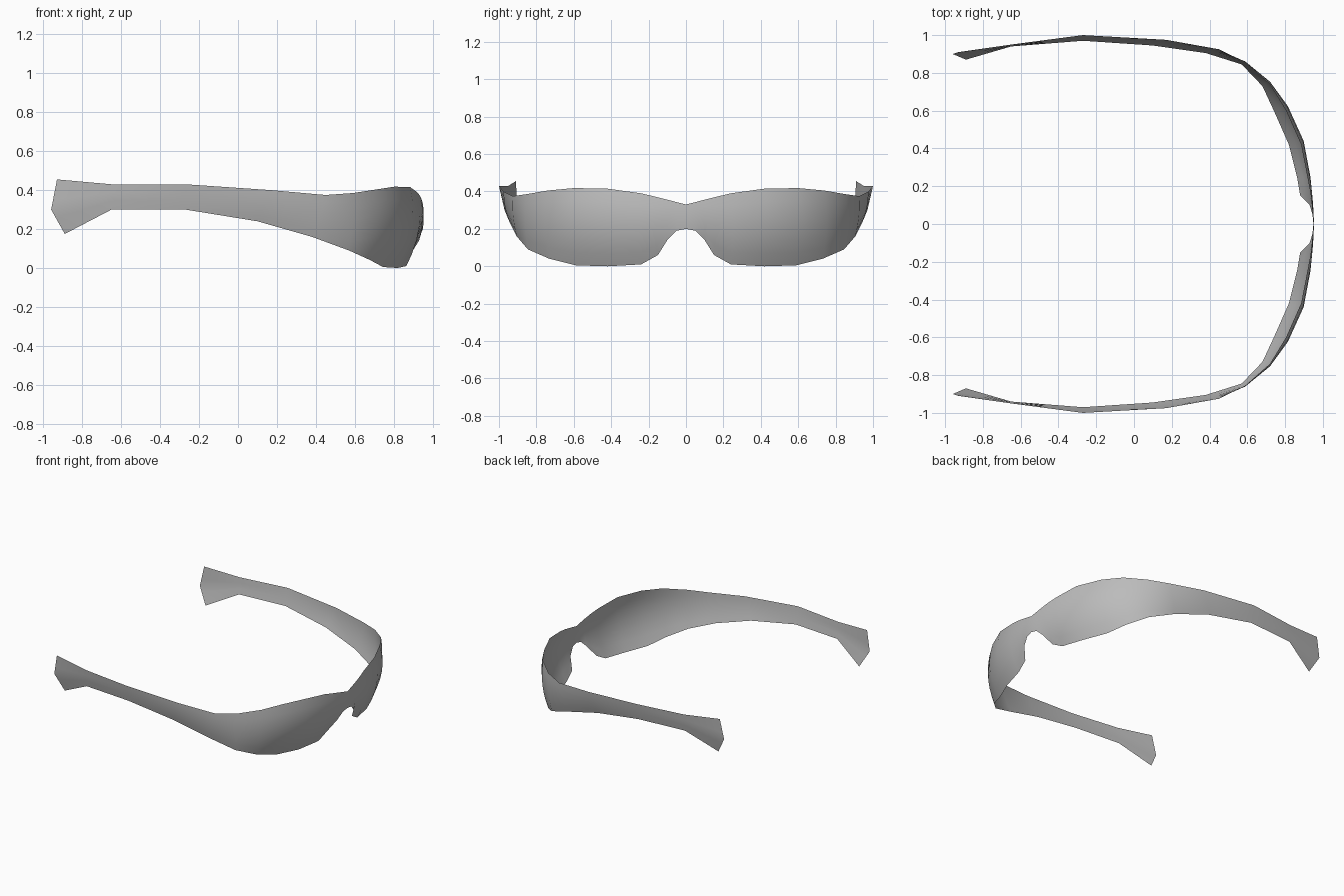
import bpy
import bmesh
from mathutils import Vector

default_cube = bpy.data.objects.get("Cube")
if default_cube:
    bpy.data.objects.remove(default_cube, do_unlink=True)


def make_material(name, colour):
    material = bpy.data.materials.new(name)
    material.use_nodes = True
    material.diffuse_color = colour
    shader = next(n for n in material.node_tree.nodes if n.type == "BSDF_PRINCIPLED")
    shader.inputs["Base Color"].default_value = colour
    return material


def outward_bow(point, amount):
    """Offset pointing away from the middle of the wearer's head."""
    direction = Vector((point.x - 0.1, point.y, 0))
    return direction.normalized() * amount


def cross_section(top, bottom, bow, segments=6):
    """Bowed strip of points running from the top edge to the bottom edge."""
    top, bottom = Vector(top), Vector(bottom)
    points = []
    for i in range(segments + 1):
        t = i / segments
        point = top.lerp(bottom, t)
        points.append(point + outward_bow(point, bow * 4 * t * (1 - t)))
    return points


# Each station: top edge, bottom edge, outward bow
nose_bridge = [
    ((.95, 0, .33), (.95, 0, .2), .004),
    ((.946, .05, .343), (.945, .05, .19), .005),
    ((.942, .1, .356), (.93, .1, .14), .012),
    ((.935, .16, .371), (.88, .15, .06), .03),
]
lens = [
    ((.92, .24, .39), (.865, .24, .01), .038),
    ((.885, .42, .415), (.82, .42, 0), .045),
    ((.805, .6, .418), (.745, .59, .005), .045),
    ((.72, .74, .405), (.68, .73, .04), .024),
]
temple_arm = [
    ((.59, .855, .385), (.57, .845, .09), .012),
    ((.45, .925, .375), (.38, .905, .16), .01),
    ((.17, .975, .4), (.1, .945, .24), .008),
    ((-.27, 1, .43), (-.27, .97, .3), 0),
    ((-.65, .95, .43), (-.65, .94, .3), 0),
]
stations = nose_bridge + lens + temple_arm

# Single sheet swept from the nose bridge, round the lens, to the arm
bm = bmesh.new()
rows = [[bm.verts.new(p) for p in cross_section(*s)] for s in stations]

# Pointed ear tip: the end edge kinks backwards part way down
tip_top, tip_back, tip_low = (Vector(p) for p in (
    (-.93, .91, .455), (-.96, .9, .3), (-.89, .87, .175)))
tip = [tip_top.lerp(tip_back, i / 3) for i in range(3)]
tip += [tip_back.lerp(tip_low, i / 3) for i in range(4)]
rows.append([bm.verts.new(p) for p in tip])

for near, far in zip(rows, rows[1:]):
    for i in range(len(near) - 1):
        bm.faces.new((near[i], near[i + 1], far[i + 1], far[i]))

mesh = bpy.data.meshes.new("wraparound_glasses")
bm.to_mesh(mesh)
bm.free()
mesh.materials.append(make_material("plain grey", (.5, .5, .5, 1)))
glasses = bpy.data.objects.new("wraparound_glasses", mesh)
bpy.context.collection.objects.link(glasses)

# Other half of the glasses
mirror = glasses.modifiers.new("other_half", "MIRROR")
mirror.use_axis = (False, True, False)
mirror.use_clip = True
mirror.merge_threshold = 0.001

for polygon in mesh.polygons:
    polygon.use_smooth = True
